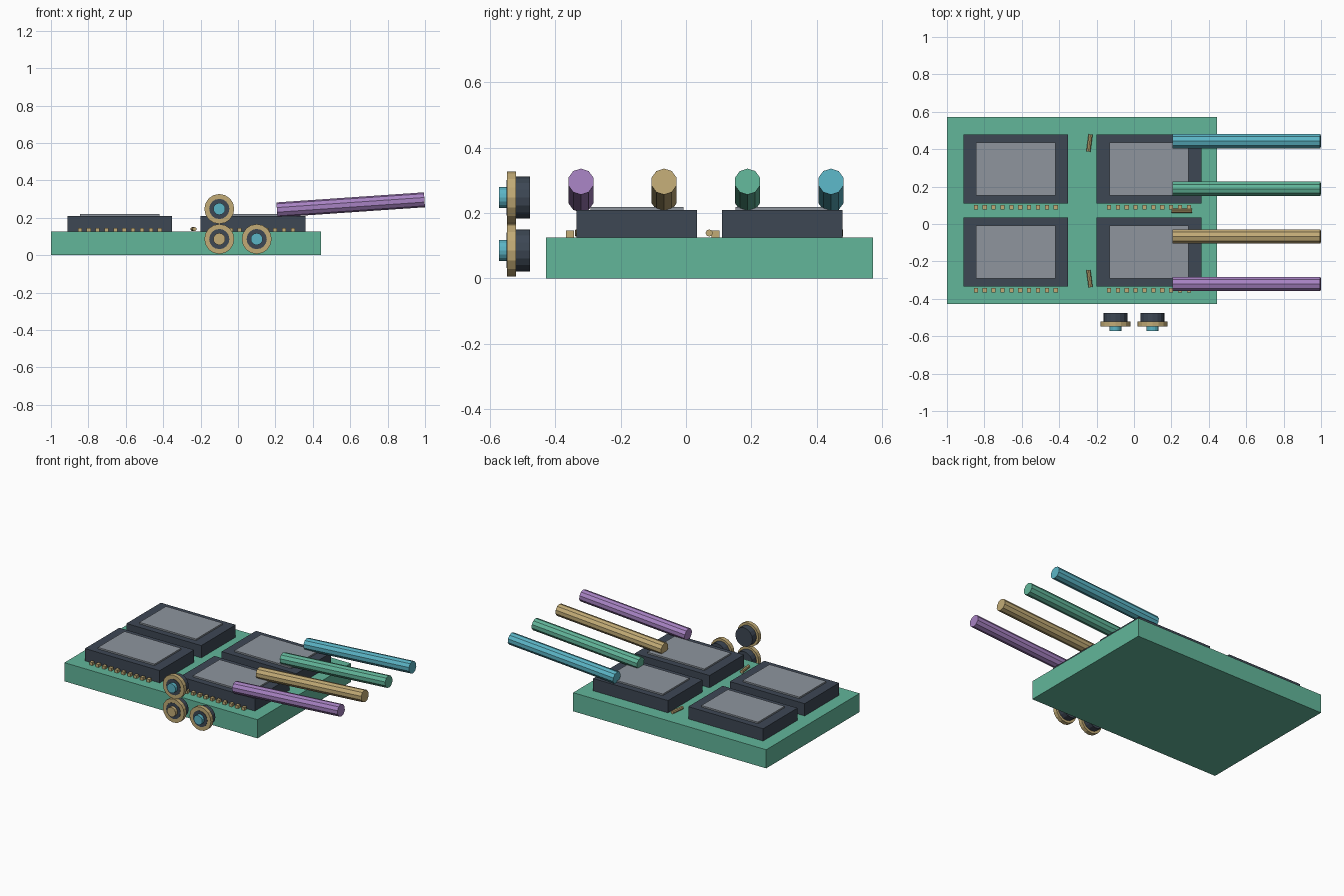
import bpy
from math import radians, pi
from mathutils import Vector

cube = bpy.data.objects.get("Cube")
if cube:
    bpy.data.objects.remove(cube, do_unlink=True)


def material(name, r, g, b):
    def linear(v):
        v /= 255
        return v / 12.92 if v < 0.04 else ((v + 0.055) / 1.055) ** 2.4
    colour = (linear(r), linear(g), linear(b), 1)
    mat = bpy.data.materials.new(name)
    mat.use_nodes = True
    mat.diffuse_color = colour
    mat.node_tree.nodes["Principled BSDF"].inputs["Base Color"].default_value = colour
    return mat


GREEN = material("green", 98, 182, 154)
DARK = material("dark slate", 61, 71, 84)
GREY = material("grey", 142, 149, 158)
TAN = material("tan", 194, 171, 118)
PURPLE = material("purple", 167, 130, 194)
CYAN = material("cyan", 91, 181, 198)


def finish(name, mat):
    obj = bpy.context.object
    obj.name = name
    obj.data.materials.append(mat)
    return obj


def box(name, mat, x, y, z):
    """Box from (low, high) ranges along each axis."""
    bpy.ops.mesh.primitive_cube_add(size=1, location=[sum(r) / 2 for r in (x, y, z)])
    obj = finish(name, mat)
    obj.scale = [r[1] - r[0] for r in (x, y, z)]
    return obj


def rod(name, mat, start, end, radius, sides):
    """Flat-sided cylinder between two points."""
    start, end = Vector(start), Vector(end)
    axis = end - start
    bpy.ops.mesh.primitive_cylinder_add(
        vertices=sides, radius=radius, depth=axis.length, location=(start + end) / 2,
        rotation=axis.to_track_quat('Z', 'Y').to_euler())
    return finish(name, mat)


# Circuit board
BOARD_TOP = 0.126
box("board", GREEN, (-1, 0.445), (-0.428, 0.571), (0, BOARD_TOP))

# Four chips with metal lids and a row of pins along the front of each
for side, cx in (("right", -0.632), ("left", 0.08)):
    for row, cy in (("front", -0.15), ("back", 0.294)):
        tag = f"{row}_{side}"
        box(f"chip_{tag}", DARK, (cx - 0.28, cx + 0.28), (cy - 0.184, cy + 0.184),
            (BOARD_TOP, 0.209))
        box(f"chip_lid_{tag}", GREY, (cx - 0.212, cx + 0.212), (cy - 0.142, cy + 0.142),
            (0.209, 0.219))
        for i in range(10):
            px = cx + (i - 4.5) * 0.0475
            box(f"pin_{tag}_{i + 1}", TAN, (px - 0.011, px + 0.011),
                (cy - 0.216, cy - 0.192), (BOARD_TOP, 0.146))

# Small loose components lying on the board
Z = 0.139
rod("component_back", TAN, (-0.244, 0.387, Z), (-0.232, 0.479, Z), 0.011, 8)
rod("component_front", TAN, (-0.232, -0.338, Z), (-0.244, -0.246, Z), 0.011, 8)
rod("component_middle", TAN, (0.2, 0.071, Z), (0.31, 0.071, Z), 0.011, 8)

# Tilted cable rods sticking out over the left edge
for name, mat, y in (("purple", PURPLE, -0.321), ("tan", TAN, -0.067),
                     ("green", GREEN, 0.188), ("cyan", CYAN, 0.443)):
    rod(f"cable_{name}", mat, (0.208, y, 0.242), (0.997, y, 0.296), 0.04, 10)

# Round connectors in front of the board: body, flange, face disc and core
for name, core, x, z in (("upper", CYAN, -0.1, 0.247), ("lower_right", TAN, -0.1, 0.086),
                         ("lower_left", CYAN, 0.1, 0.086)):
    for part, mat, y0, y1, radius in (("body", DARK, -0.476, -0.52, 0.064),
                                      ("flange", TAN, -0.52, -0.547, 0.08),
                                      ("face", DARK, -0.546, -0.549, 0.054),
                                      ("core", core, -0.547, -0.571, 0.032)):
        rod(f"connector_{part}_{name}", mat, (x, y0, z), (x, y1, z), radius, 16)
